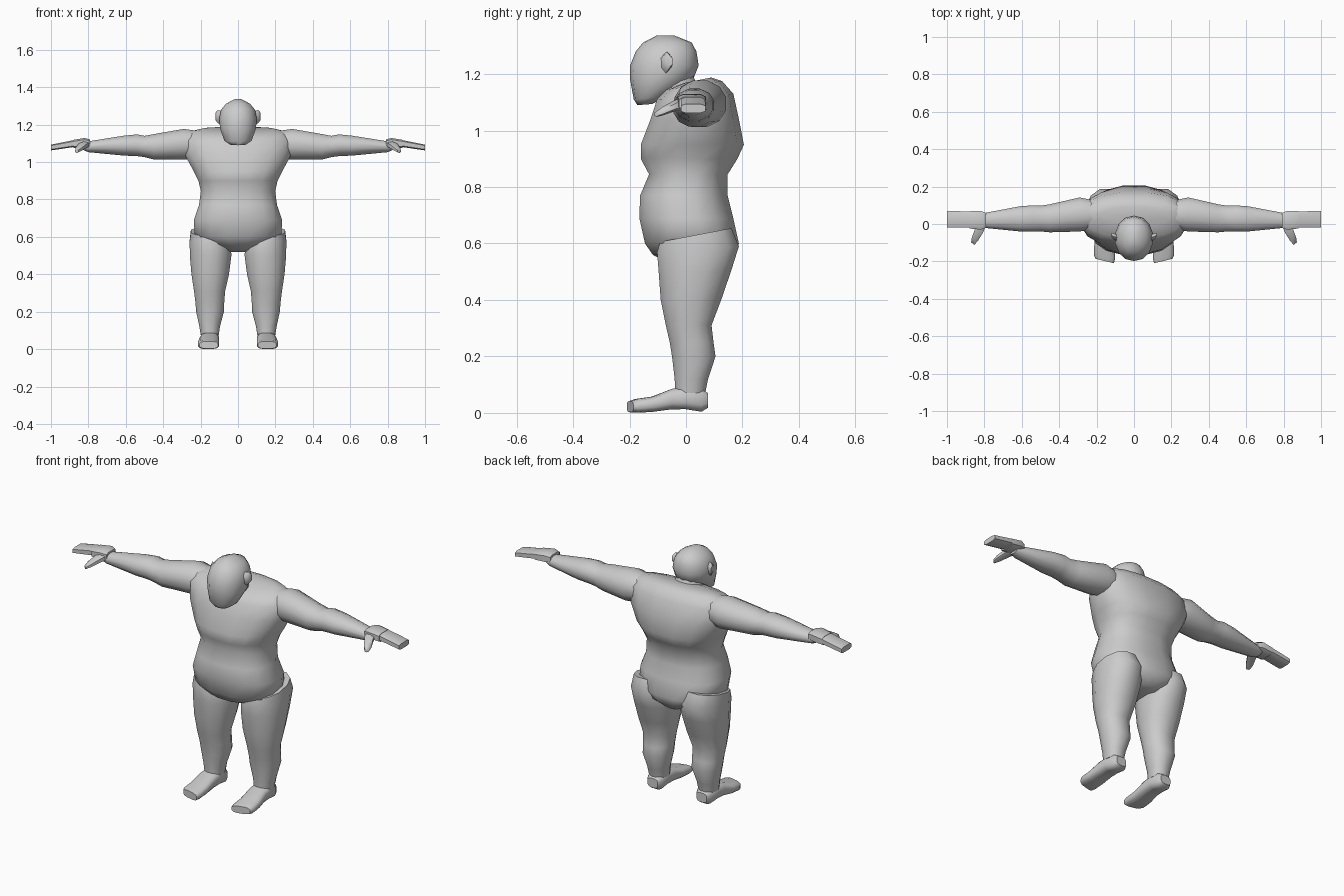
import bpy, bmesh, math
from mathutils import Vector

cube = bpy.data.objects.get("Cube")
if cube:
    bpy.data.objects.remove(cube, do_unlink=True)

grey = bpy.data.materials.new("light grey")
grey.use_nodes = True
GREY = (0.6, 0.6, 0.6, 1)
grey.diffuse_color = GREY
grey.node_tree.nodes["Principled BSDF"].inputs["Base Color"].default_value = GREY


def section(centre, u, v, sides, power=2.0):
    """Closed superellipse ring spanned by the half axes u and v."""
    ring = []
    for i in range(sides):
        a = 2 * math.pi * (i + 0.5) / sides
        c, s = math.cos(a), math.sin(a)
        pu = math.copysign(abs(c) ** (2 / power), c)
        pv = math.copysign(abs(s) ** (2 / power), s)
        ring.append(Vector(centre) + Vector(u) * pu + Vector(v) * pv)
    return ring


def loft(name, rings, side=1, angle=60):
    """Skin a list of rings, cap the ends; side -1 mirrors the part in x."""
    bm = bmesh.new()
    loops = [[bm.verts.new((p.x * side, p.y, p.z)) for p in r] for r in rings]
    n = len(loops[0])
    for a, b in zip(loops, loops[1:]):
        for i in range(n):
            j = (i + 1) % n
            bm.faces.new((a[i], a[j], b[j], b[i]))
    bm.faces.new(loops[0])
    bm.faces.new(loops[-1])
    bmesh.ops.recalc_face_normals(bm, faces=bm.faces)
    mesh = bpy.data.meshes.new(name)
    bm.to_mesh(mesh)
    bm.free()
    mesh.materials.append(grey)
    obj = bpy.data.objects.new(name, mesh)
    bpy.context.collection.objects.link(obj)
    bpy.ops.object.select_all(action='DESELECT')
    obj.select_set(True)
    bpy.context.view_layer.objects.active = obj
    bpy.ops.object.shade_smooth_by_angle(angle=math.radians(angle))
    return obj


def upright(rows, sides, power):
    """Rings stacked in z from rows of (z, x min, x max, y front, y back, tilt)."""
    return [section(((x0 + x1) / 2, (f + b) / 2, z), ((x1 - x0) / 2, 0, 0),
                    (0, (b - f) / 2, t), sides, power)
            for z, x0, x1, f, b, t in rows]


def along_x(rows, sides, power):
    """Rings stacked in x from rows of (x, y min, y max, z min, z max)."""
    return [section((x, (y0 + y1) / 2, (z0 + z1) / 2), (0, (y1 - y0) / 2, 0),
                    (0, 0, (z1 - z0) / 2), sides, power)
            for x, y0, y1, z0, z1 in rows]


# Torso: crotch, hips, belly, waist, chest, shoulders (z, half width, front, back, tilt)
torso = [(0.52, 0.06, -0.04, 0.14, 0), (0.56, 0.16, -0.12, 0.18, 0),
         (0.60, 0.235, -0.148, 0.19, 0), (0.69, 0.24, -0.168, 0.17, 0),
         (0.77, 0.212, -0.165, 0.15, 0), (0.845, 0.202, -0.133, 0.15, 0),
         (0.90, 0.215, -0.163, 0.185, 0), (0.95, 0.24, -0.163, 0.208, 0),
         (1.04, 0.29, -0.128, 0.19, 0), (1.12, 0.295, -0.105, 0.17, 0.01),
         (1.16, 0.26, -0.07, 0.13, 0.015), (1.178, 0.19, -0.01, 0.09, 0.01)]
loft("torso", upright([(z, -w, w, f, b, t) for z, w, f, b, t in torso], 16, 2.4))

# Neck, leaning forward into the head
loft("neck", upright([(1.08, -0.09, 0.09, -0.08, 0.08, 0),
                      (1.21, -0.07, 0.07, -0.11, 0.02, 0)], 12, 2))

# Head: chin, jaw, cheeks, brow, crown
head = [(1.092, 0.04, -0.172, -0.12, 0.002), (1.115, 0.075, -0.185, -0.07, 0.005),
        (1.18, 0.098, -0.198, 0.025, 0), (1.23, 0.103, -0.198, 0.045, 0),
        (1.28, 0.093, -0.178, 0.037, 0), (1.312, 0.066, -0.152, 0.02, 0),
        (1.336, 0.02, -0.105, -0.04, 0)]
loft("head", upright([(z, -w, w, f, b, t) for z, w, f, b, t in head], 14, 2.1))

for side, label in ((1, "left"), (-1, "right")):
    # Ear, its outer rim swept backwards
    loft(label + "_ear", along_x([(0.085, -0.095, -0.055, 1.195, 1.275),
                                  (0.110, -0.085, -0.048, 1.21, 1.278),
                                  (0.120, -0.068, -0.046, 1.225, 1.265)], 6, 2), side)

    # Arm: shoulder, upper arm, elbow, forearm, wrist
    loft(label + "_arm", along_x([(0.22, -0.03, 0.13, 1.02, 1.17),
                                  (0.29, -0.043, 0.145, 1.01, 1.18),
                                  (0.45, -0.047, 0.108, 1.012, 1.152),
                                  (0.50, -0.042, 0.10, 1.025, 1.142),
                                  (0.54, -0.042, 0.102, 1.03, 1.15),
                                  (0.61, -0.042, 0.097, 1.033, 1.143),
                                  (0.80, -0.022, 0.06, 1.052, 1.112),
                                  (0.83, -0.015, 0.05, 1.065, 1.105)], 12, 2.1), side)

    # Hand: palm and a flat mitten of fingers drooping to the tip
    loft(label + "_palm", along_x([(0.79, -0.022, 0.06, 1.08, 1.122),
                                   (0.82, -0.032, 0.072, 1.077, 1.13),
                                   (0.88, -0.026, 0.07, 1.073, 1.12)], 8, 4), side, 40)
    loft(label + "_fingers", along_x([(0.86, -0.02, 0.068, 1.082, 1.122),
                                      (0.93, -0.02, 0.07, 1.072, 1.108),
                                      (1.00, -0.02, 0.07, 1.062, 1.094)], 8, 4), side, 40)

    # Thumb, pointing forwards and down
    thumb = [(0.815, 0.0, 1.095, 0.028, 0.022), (0.83, -0.04, 1.088, 0.026, 0.020),
             (0.85, -0.08, 1.070, 0.020, 0.016), (0.862, -0.105, 1.058, 0.010, 0.010)]
    loft(label + "_thumb", [section((x, y, z), (w, 0.008, 0), (0, 0, h), 6)
                            for x, y, z, w, h in thumb], side)

    # Leg: ankle, calf, knee, thigh, hip
    loft(label + "_leg", upright([(0.07, 0.102, 0.200, -0.040, 0.070, 0),
                                  (0.12, 0.095, 0.208, -0.042, 0.080, 0),
                                  (0.20, 0.073, 0.226, -0.052, 0.107, 0),
                                  (0.25, 0.071, 0.230, -0.060, 0.100, 0),
                                  (0.31, 0.066, 0.238, -0.074, 0.093, 0),
                                  (0.40, 0.045, 0.252, -0.093, 0.128, 0),
                                  (0.50, 0.032, 0.261, -0.101, 0.163, 0),
                                  (0.58, 0.035, 0.262, -0.107, 0.192, 0.01),
                                  (0.63, 0.060, 0.255, -0.095, 0.165, 0.025)], 12, 2.2), side)

    # Foot: heel to toe rows of (y, x centre, half width, sole, top, toe slant)
    foot = [(0.078, 0.150, 0.032, 0.018, 0.070, 0), (0.055, 0.150, 0.046, 0.003, 0.088, 0),
            (0.0, 0.152, 0.050, 0.012, 0.092, 0), (-0.05, 0.153, 0.052, 0.012, 0.086, 0),
            (-0.12, 0.157, 0.057, 0.003, 0.058, 0.005), (-0.175, 0.158, 0.058, 0, 0.050, 0.01),
            (-0.198, 0.156, 0.050, 0.002, 0.042, 0.012)]
    loft(label + "_foot", [section((x, y, (z0 + z1) / 2), (w, s, 0), (0, 0, (z1 - z0) / 2), 12, 3)
                           for y, x, w, z0, z1, s in foot], side, 50)
